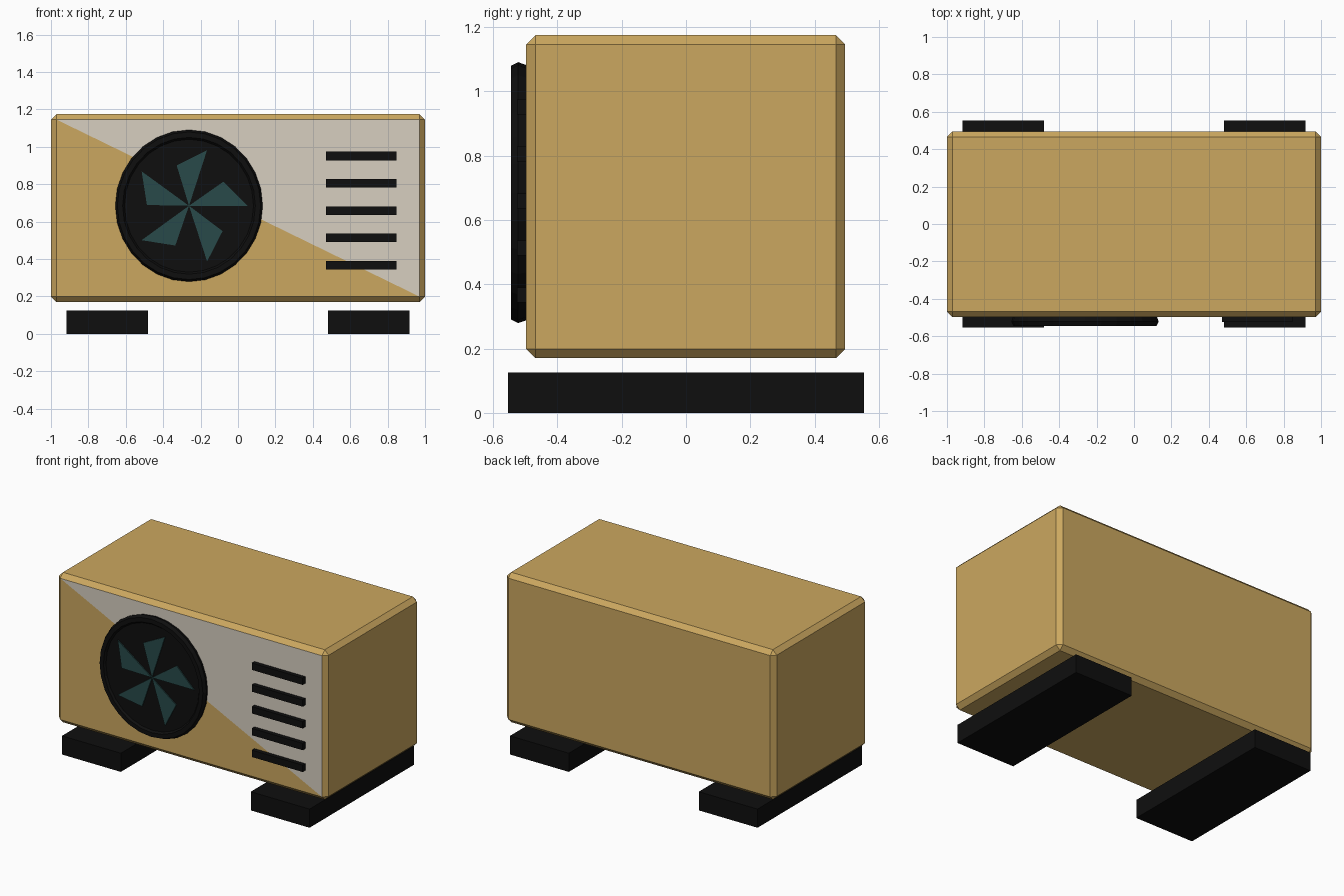
import bpy, bmesh, math
from mathutils import Matrix

cube = bpy.data.objects.get("Cube")
if cube:
    bpy.data.objects.remove(cube, do_unlink=True)


def material(name, rgb):
    m = bpy.data.materials.new(name)
    m.use_nodes = True
    m.diffuse_color = (*rgb, 1)
    m.node_tree.nodes["Principled BSDF"].inputs["Base Color"].default_value = (*rgb, 1)
    return m


tan = material("tan", (0.60, 0.39, 0.115))
pale = material("pale grey", (0.68, 0.62, 0.53))
black = material("black", (0.0045, 0.0045, 0.0045))
teal = material("dark teal", (0.021, 0.068, 0.068))


def finish(name, bm, *mats):
    mesh = bpy.data.meshes.new(name)
    bm.to_mesh(mesh)
    bm.free()
    for m in mats:
        mesh.materials.append(m)
    obj = bpy.data.objects.new(name, mesh)
    bpy.context.collection.objects.link(obj)
    return obj


def box_mesh(lo, hi):
    bm = bmesh.new()
    size = [b - a for a, b in zip(lo, hi)]
    mid = [(a + b) / 2 for a, b in zip(lo, hi)]
    bmesh.ops.create_cube(bm, size=1, matrix=Matrix.Translation(mid) @ Matrix.Diagonal((*size, 1)))
    return bm


# Chamfered casing, with its front split along the diagonal into two colours
bm = box_mesh((-1, -0.497, 0.17), (1, 0.495, 1.175))
bmesh.ops.bevel(bm, geom=bm.edges[:], offset=0.029, segments=1, affect='EDGES')
front = min(bm.faces, key=lambda f: f.calc_center_median().y)
top_right = min(front.verts, key=lambda v: v.co.x - v.co.z)
bottom_left = max(front.verts, key=lambda v: v.co.x - v.co.z)
bmesh.utils.face_split(front, top_right, bottom_left)
for f in bm.faces:
    c = f.calc_center_median()
    if f.normal.y < -0.99 and c.x > 0:
        f.material_index = 1
finish("casing", bm, tan, pale)

# Two support rails
for side, name in ((1, "left_rail"), (-1, "right_rail")):
    x = sorted((side * 0.482, side * 0.918))
    finish(name, box_mesh((x[0], -0.553, 0), (x[1], 0.553, 0.125)), black)

# Vent slats
for i in range(5):
    z = 0.367 + i * 0.146
    finish(f"vent_slat_{i + 1}", box_mesh((0.47, -0.525, z - 0.023), (0.847, -0.48, z + 0.023)), black)

# Fan housing: raised rim around a dark disc, turned about the y axis
CX, CZ = -0.262, 0.685
profile = [(0.383, -0.49), (0.394, -0.522), (0.383, -0.545),
           (0.355, -0.545), (0.345, -0.532), (0, -0.532)]
SIDES = 28
bm = bmesh.new()
rings = []
for r, y in profile[:-1]:
    rings.append([bm.verts.new((CX + r * math.cos(a), y, CZ + 1.03 * r * math.sin(a)))
                  for a in (math.tau * k / SIDES for k in range(SIDES))])
for a, b in zip(rings, rings[1:]):
    for k in range(SIDES):
        n = (k + 1) % SIDES
        bm.faces.new((a[k], a[n], b[n], b[k]))
bm.faces.new(rings[-1])
bmesh.ops.recalc_face_normals(bm, faces=bm.faces[:])
bm.faces.ensure_lookup_table()
if bm.faces[-1].normal.y > 0:
    bmesh.ops.reverse_faces(bm, faces=bm.faces[:])
finish("fan_housing", bm, black)

# Five thin triangular fan blades
bm = bmesh.new()
for k in range(5):
    turn = math.tau * k / 5
    outline = [(0, 0), (0.313, turn), (0.225, turn + math.radians(35))]
    loops = [[bm.verts.new((CX + r * math.cos(a), y, CZ + r * math.sin(a))) for r, a in outline]
             for y in (-0.539, -0.531)]
    bm.faces.new(loops[0])
    bm.faces.new(loops[1][::-1])
    for i in range(3):
        j = (i + 1) % 3
        bm.faces.new((loops[0][j], loops[0][i], loops[1][i], loops[1][j]))
bmesh.ops.recalc_face_normals(bm, faces=bm.faces[:])
finish("fan_blades", bm, teal)
